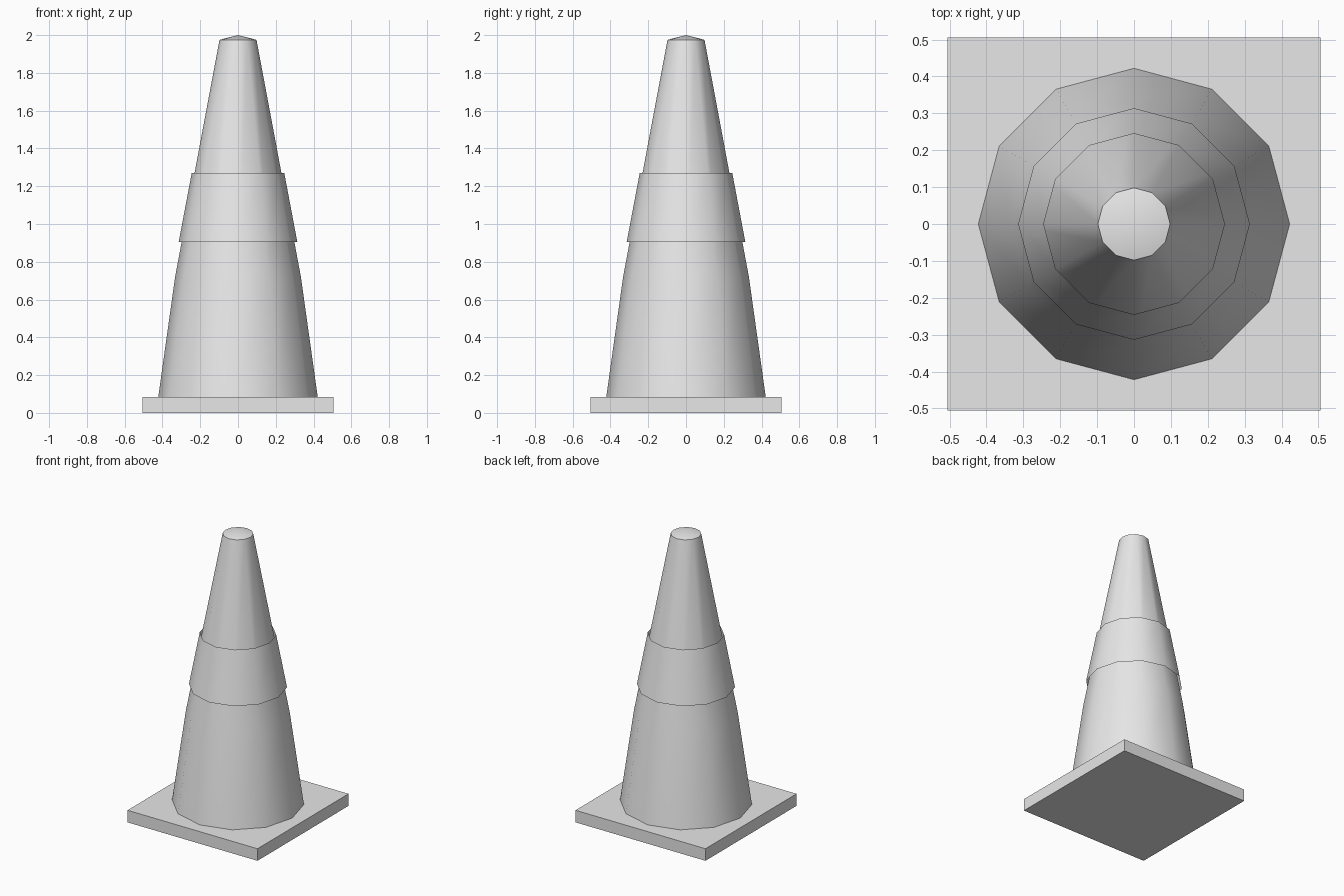
import bpy
import bmesh
import math

cube = bpy.data.objects.get("Cube")
if cube:
    bpy.data.objects.remove(cube, do_unlink=True)

SIDES = 12

grey = bpy.data.materials.new("light_grey")
grey.use_nodes = True
colour = (0.8, 0.8, 0.8, 1)
grey.diffuse_color = colour
grey.node_tree.nodes["Principled BSDF"].inputs["Base Color"].default_value = colour


def add_object(name, bm, smooth=True):
    mesh = bpy.data.meshes.new(name)
    bm.to_mesh(mesh)
    bm.free()
    mesh.materials.append(grey)
    obj = bpy.data.objects.new(name, mesh)
    bpy.context.collection.objects.link(obj)
    if smooth:
        bpy.ops.object.select_all(action="DESELECT")
        obj.select_set(True)
        bpy.context.view_layer.objects.active = obj
        bpy.ops.object.shade_smooth_by_angle(angle=math.radians(40))
    return obj


def lathe(name, profile, apex=None):
    """Stack of rings from (radius, height) pairs, with an optional tip."""
    bm = bmesh.new()
    rings = []
    for radius, z in profile:
        angles = [math.tau * i / SIDES for i in range(SIDES)]
        rings.append([bm.verts.new((radius * math.cos(a), radius * math.sin(a), z))
                      for a in angles])
    for low, high in zip(rings, rings[1:]):
        for i in range(SIDES):
            j = (i + 1) % SIDES
            bm.faces.new((low[i], low[j], high[j], high[i]))
    if apex is not None:
        tip = bm.verts.new((0, 0, apex))
        for i in range(SIDES):
            bm.faces.new((rings[-1][i], rings[-1][(i + 1) % SIDES], tip))
    return add_object(name, bm)


# Square base plate
BASE_HEIGHT = 0.085
bm = bmesh.new()
bmesh.ops.create_cube(bm, size=1)
bmesh.ops.scale(bm, vec=(1.012, 1.012, BASE_HEIGHT), verts=bm.verts)
bmesh.ops.translate(bm, vec=(0, 0, BASE_HEIGHT / 2), verts=bm.verts)
add_object("base_plate", bm, smooth=False)

# Tapered body with a shallow pointed cap
lathe("cone_body", [(0.422, BASE_HEIGHT), (0.333, 0.72), (0.098, 1.975)], apex=2.0)

# Loose open sleeve around the middle
lathe("reflective_sleeve", [(0.314, 0.905), (0.245, 1.27)])
